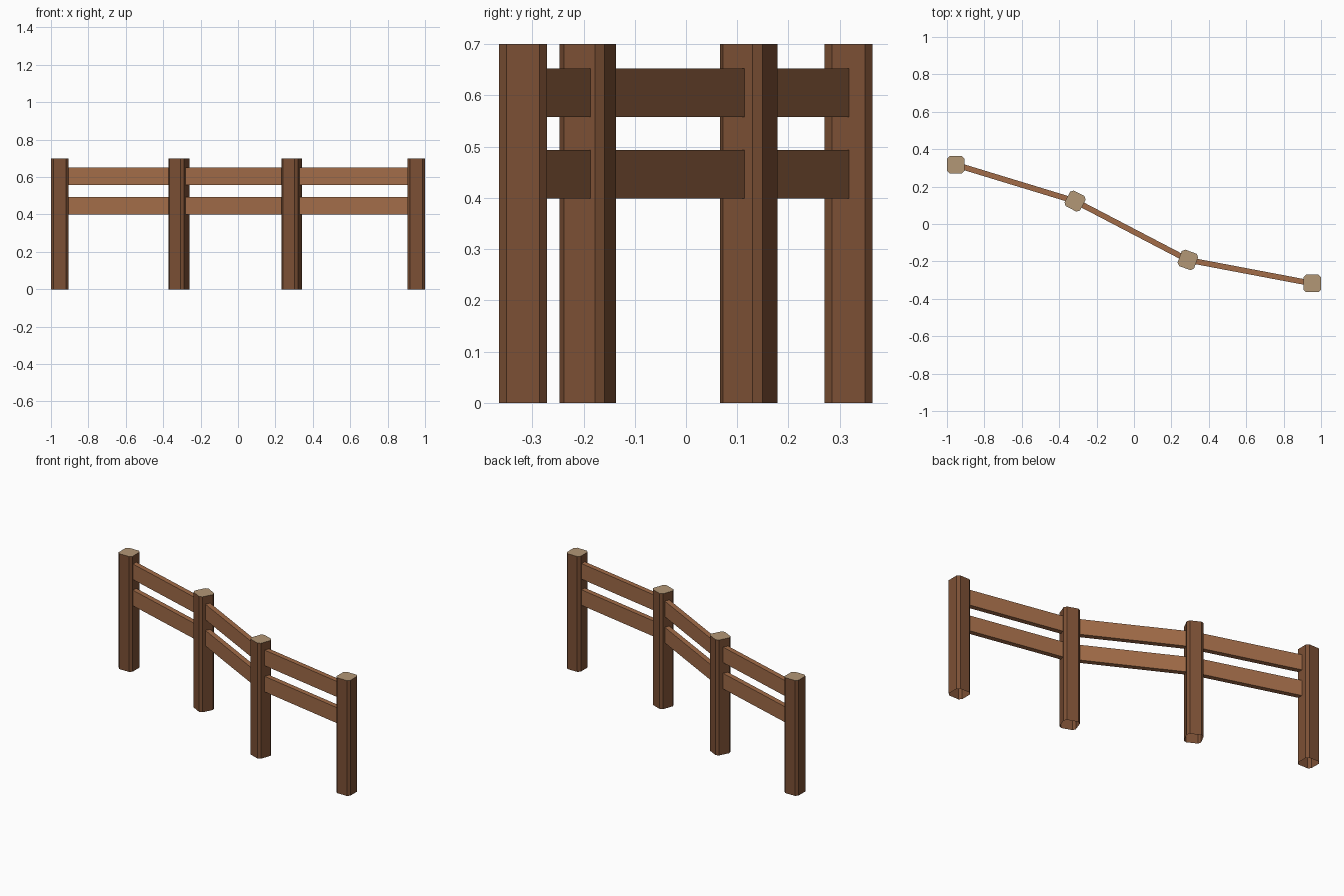
import bpy, bmesh, math
from mathutils import Vector

if "Cube" in bpy.data.objects:
    bpy.data.objects.remove(bpy.data.objects["Cube"])


def material(name, rgb):
    m = bpy.data.materials.new(name)
    m.diffuse_color = (*rgb, 1)
    m.use_nodes = True
    m.node_tree.nodes["Principled BSDF"].inputs["Base Color"].default_value = m.diffuse_color
    return m


BARK = material("post_wood", (0.20, 0.08, 0.035))
CUT = material("cut_wood", (0.45, 0.31, 0.18))
PLANK = material("rail_wood", (0.36, 0.15, 0.065))


def make_object(name, bm, mats):
    me = bpy.data.meshes.new(name)
    bm.to_mesh(me)
    bm.free()
    for m in mats:
        me.materials.append(m)
    ob = bpy.data.objects.new(name, me)
    bpy.context.collection.objects.link(ob)
    return ob


# Post positions and turn angles (degrees)
POSTS = [(-0.953, 0.317, 0), (-0.315, 0.1225, -27.4),
         (0.288, -0.192, -20), (0.953, -0.318, 0)]
HALF, FLAT, HEIGHT = 0.0468, 0.0325, 0.70

# Posts: square with chamfered corners, pale cut top, open underside
outline = [(HALF, -FLAT), (HALF, FLAT), (FLAT, HALF), (-FLAT, HALF),
           (-HALF, FLAT), (-HALF, -FLAT), (-FLAT, -HALF), (FLAT, -HALF)]
for i, (x, y, turn) in enumerate(POSTS):
    bm = bmesh.new()
    low = [bm.verts.new((a, b, 0)) for a, b in outline]
    high = [bm.verts.new((a, b, HEIGHT)) for a, b in outline]
    for k in range(8):
        n = (k + 1) % 8
        bm.faces.new((low[k], low[n], high[n], high[k]))
    bm.faces.new(high).material_index = 1
    ob = make_object(f"post_{i + 1}", bm, [BARK, CUT])
    ob.location = (x, y, 0)
    ob.rotation_euler.z = math.radians(turn)

# Rails: two boards between each pair of neighbouring posts
for i in range(3):
    a, b = Vector(POSTS[i][:2]), Vector(POSTS[i + 1][:2])
    d, mid = b - a, (a + b) / 2
    for label, z0, z1 in (("lower", 0.399, 0.493), ("upper", 0.558, 0.652)):
        bm = bmesh.new()
        bmesh.ops.create_cube(bm, size=1)
        bmesh.ops.scale(bm, vec=(d.length, 0.03, z1 - z0), verts=bm.verts)
        ob = make_object(f"{label}_rail_{i + 1}", bm, [PLANK])
        ob.location = (mid.x, mid.y, (z0 + z1) / 2)
        ob.rotation_euler.z = math.atan2(d.y, d.x)
